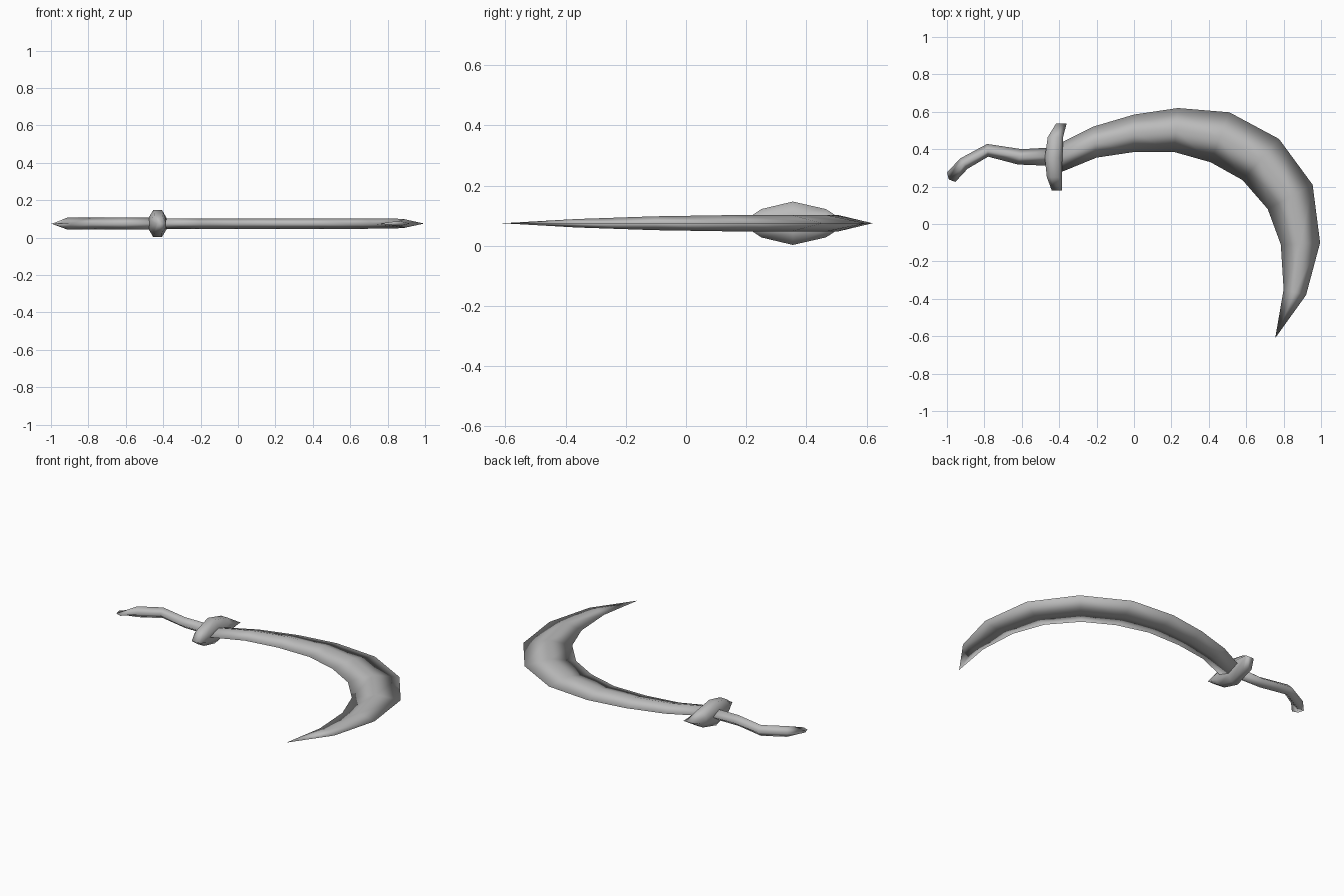
import bpy, bmesh
from mathutils import Vector

cube = bpy.data.objects.get("Cube")
if cube:
    bpy.data.objects.remove(cube)

MID_Z = 0.075

steel = bpy.data.materials.new("grey_steel")
steel.use_nodes = True
colour = (0.5, 0.5, 0.5, 1)
steel.diffuse_color = colour
steel.node_tree.nodes["Principled BSDF"].inputs["Base Color"].default_value = colour


def loft(name, rings, cap_start=False, cap_end=False):
    """Skin a list of closed rings; coincident points collapse into edges or tips."""
    bm = bmesh.new()
    loops = [[bm.verts.new(p) for p in ring] for ring in rings]
    count = len(loops[0])
    for a, b in zip(loops, loops[1:]):
        for i in range(count):
            j = (i + 1) % count
            bm.faces.new((a[i], a[j], b[j], b[i]))
    if cap_start:
        bm.faces.new(loops[0])
    if cap_end:
        bm.faces.new(loops[-1])
    bmesh.ops.remove_doubles(bm, verts=bm.verts, dist=0.0005)
    bmesh.ops.recalc_face_normals(bm, faces=bm.faces)
    mesh = bpy.data.meshes.new(name)
    bm.to_mesh(mesh)
    bm.free()
    mesh.materials.append(steel)
    mesh.shade_smooth()
    obj = bpy.data.objects.new(name, mesh)
    bpy.context.collection.objects.link(obj)
    return obj


def diamond(outer, inner, half, ridge=None):
    """Cross-section with an edge on each side and a ridge above and below."""
    o, i = Vector((*outer, MID_Z)), Vector((*inner, MID_Z))
    r = Vector((*ridge, MID_Z)) if ridge else (o + i) / 2
    up = Vector((0, 0, half))
    return [o, r + up, i, r - up]


# Curved blade: outer edge, inner edge, half thickness
blade = [
    ((-0.42, 0.42), (-0.42, 0.265), 0.028),
    ((-0.22, 0.52), (-0.20, 0.355), 0.028),
    ((0.00, 0.585), (0.00, 0.385), 0.028),
    ((0.235, 0.62), (0.215, 0.385), 0.028),
    ((0.51, 0.597), (0.41, 0.33), 0.028),
    ((0.775, 0.455), (0.58, 0.235), 0.028),
    ((0.955, 0.21), (0.715, 0.08), 0.027),
    ((0.995, -0.10), (0.785, -0.11), 0.023),
    ((0.92, -0.38), (0.80, -0.35), 0.014),
    ((0.755, -0.61), (0.755, -0.61), 0.0),
]
loft("blade", [diamond(*s) for s in blade], cap_start=True)

# Bent grip ending in a flattened wedge
grip = [
    ((-0.42, 0.41), (-0.42, 0.31), 0.033),
    ((-0.60, 0.40), (-0.62, 0.318), 0.033),
    ((-0.785, 0.428), (-0.78, 0.36), 0.033),
    ((-0.93, 0.35), (-0.89, 0.295), 0.033),
    ((-1.0, 0.275), (-0.955, 0.225), 0.0, (-0.99, 0.238)),
]
loft("grip", [diamond(*s) for s in grip], cap_start=True)

# Cross guard: centre x, y, half width, half height
guard = [
    (-0.412, 0.18, 0.028, 0.0),
    (-0.426, 0.25, 0.040, 0.047),
    (-0.430, 0.355, 0.047, 0.072),
    (-0.420, 0.465, 0.041, 0.047),
    (-0.388, 0.538, 0.028, 0.0),
]
octagon = [(1, 0.45), (0.5, 1), (-0.5, 1), (-1, 0.45),
           (-1, -0.45), (-0.5, -1), (0.5, -1), (1, -0.45)]
loft("cross_guard", [[(x + w * u, y, MID_Z + h * v) for u, v in octagon]
                     for x, y, w, h in guard])
